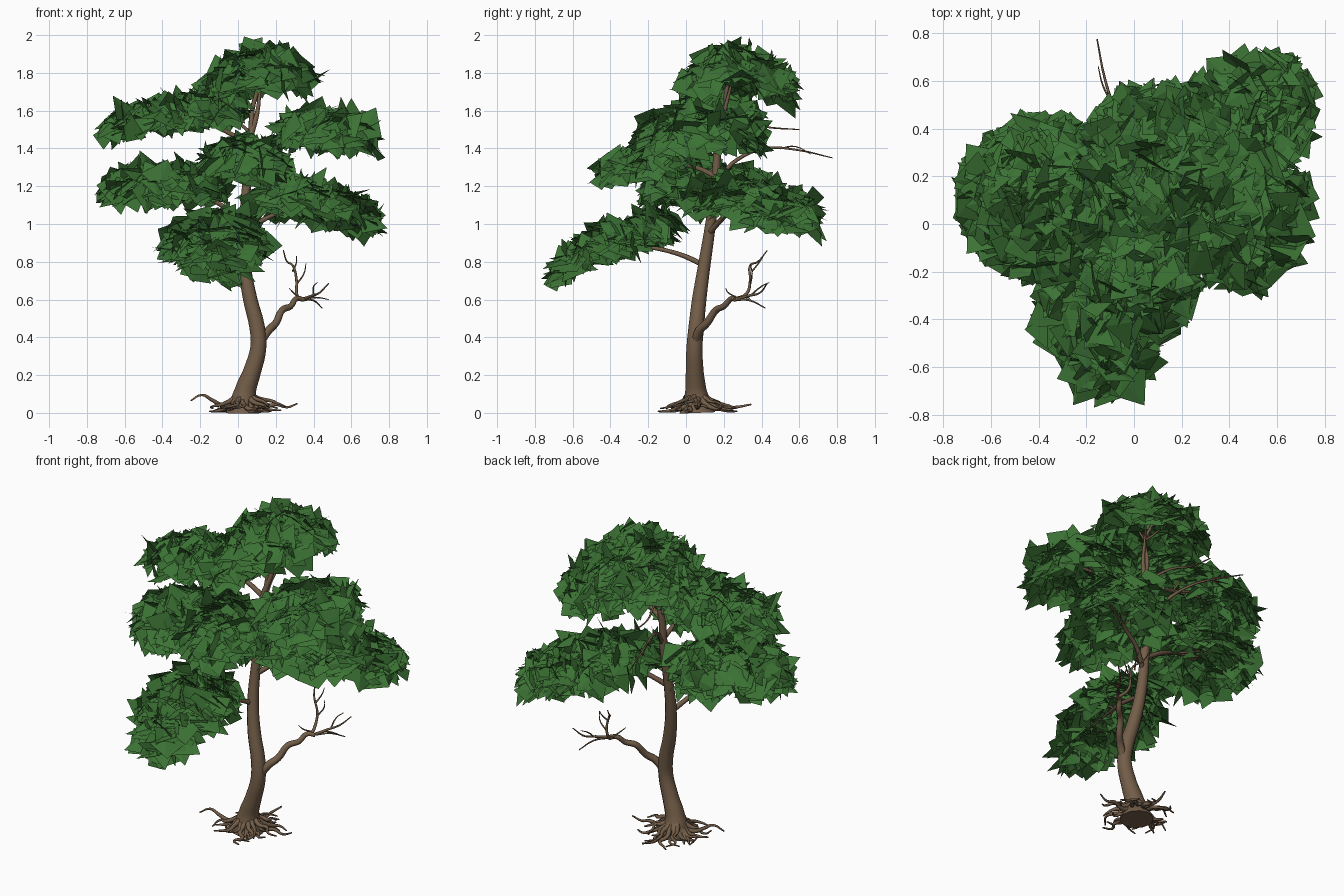
import bpy, math, random
from mathutils import Vector, Matrix

if "Cube" in bpy.data.objects:
    bpy.data.objects.remove(bpy.data.objects["Cube"])

random.seed(4)

def material(name, col):
    m = bpy.data.materials.new(name)
    m.diffuse_color = (*col, 1)
    m.use_nodes = True
    m.node_tree.nodes["Principled BSDF"].inputs["Base Color"].default_value = m.diffuse_color
    return m

BARK = material("bark", (0.17, 0.11, 0.065))
LEAF = material("leaf", (0.045, 0.17, 0.035))

def tubes(name, paths, sides=2):
    """Each path is (points, start radius, end radius) or (points, radius list)."""
    cu = bpy.data.curves.new(name, 'CURVE')
    cu.dimensions = '3D'
    cu.bevel_depth = 1
    cu.bevel_resolution = sides
    cu.resolution_u = 4
    cu.use_fill_caps = True
    for path in paths:
        pts = path[0]
        n = len(pts)
        radii = path[1] if len(path) == 2 else [
            path[1] + (path[2] - path[1]) * i / (n - 1) for i in range(n)]
        sp = cu.splines.new('BEZIER')
        sp.bezier_points.add(n - 1)
        for bp, co, r in zip(sp.bezier_points, pts, radii):
            bp.co = co
            bp.radius = r
            bp.handle_left_type = bp.handle_right_type = 'AUTO'
    ob = bpy.data.objects.new(name, cu)
    bpy.context.collection.objects.link(ob)
    bpy.ops.object.select_all(action='DESELECT')
    ob.select_set(True)
    bpy.context.view_layer.objects.active = ob
    bpy.ops.object.convert(target='MESH')
    ob = bpy.context.object
    ob.data.materials.clear()
    ob.data.materials.append(BARK)
    bpy.ops.object.shade_smooth()
    return ob

# Trunk with flared foot and S bend
tubes("trunk", [(
    [(.03, .06, 0), (.03, .058, .05), (.04, .052, .12), (.075, .046, .22), (.108, .045, .35),
     (.10, .055, .46), (.065, .07, .6), (.037, .095, .77), (.033, .13, 1.0),
     (.045, .155, 1.2), (.055, .17, 1.42), (.10, .20, 1.58), (.12, .24, 1.74)],
    [.095, .074, .056, .047, .042, .041, .038, .033, .028, .024, .019, .012, .006])], 4)

# Roots arching outward from the foot and wandering over the ground
roots = []
for i in range(30):
    a = i * math.tau / 30 + random.uniform(-.15, .15)
    length = random.uniform(.10, .21)
    lift = random.choice([.0, .01, .03, .05])
    pts = []
    for k in range(6):
        t = k / 5
        d = .03 + length * t
        b = a + random.uniform(-.3, .3) * t
        z = .09 * (1 - t) ** 3 + lift * math.sin(t * 2.6) + .008
        pts.append((.03 + d * math.cos(b), .06 + d * math.sin(b), z))
    roots.append((pts, .019, .004))
roots += [([(.0, .06, .06), (-.08, .03, .04), (-.14, .01, .07), (-.19, .0, .095), (-.25, -.02, .065)], .016, .004),
          ([(.06, .06, .06), (.13, .06, .03), (.2, .07, .045), (.26, .07, .03), (.315, .08, .05)], .016, .004),
          ([(.03, .09, .06), (.05, .17, .03), (.04, .26, .03), (.06, .345, .045)], .015, .005)]
tubes("roots", roots, 1)

# Bare dead branch low on the right
tubes("dead_branch", [
    ([(.11, .045, .36), (.16, .07, .435), (.20, .11, .475), (.235, .16, .545), (.28, .2, .565), (.31, .24, .605), (.35, .26, .60)], .025, .012),
    ([(.33, .25, .60), (.31, .32, .63), (.31, .34, .70), (.29, .34, .78), (.26, .38, .80), (.24, .43, .86)], .010, .003),
    ([(.34, .26, .60), (.39, .33, .62), (.43, .39, .635), (.48, .43, .685)], .009, .003),
    ([(.34, .26, .60), (.40, .34, .595), (.445, .42, .555)], .007, .003),
    ([(.31, .34, .68), (.35, .35, .74), (.36, .34, .79)], .005, .002),
    ([(.29, .35, .75), (.31, .39, .80), (.31, .41, .83)], .005, .002),
    ([(.40, .34, .62), (.40, .40, .67), (.42, .44, .69)], .005, .002),
    ([(.38, .32, .61), (.43, .33, .61), (.48, .34, .60)], .005, .002),
    ([(.32, .27, .61), (.29, .22, .64), (.27, .21, .66)], .005, .002)], 2)

# Leaf pads: centre, half sizes, turn in degrees, taper, dome height, slope along x and y, limb start
PADS = {
    "crown":       ((.09, .27, 1.70), (.34, .34), 0, 0, .19, (.16, -.06), (.07, .18, 1.48)),
    "upper_left":  ((-.33, .15, 1.57), (.43, .26), 0, 0, .06, (.12, 0), (.055, .17, 1.42)),
    "upper_right": ((.46, .07, 1.455), (.30, .37), 0, 0, .11, (-.06, 0), (.055, .165, 1.38)),
    "centre":      ((.04, -.20, 1.325), (.26, .28), 0, 0, .07, (0, .18), (.05, .16, 1.25)),
    "mid_left":    ((-.39, .11, 1.175), (.37, .37), 0, 0, .10, (.0, 0), (.035, .13, 1.02)),
    "mid_right":   ((.40, .36, 1.07), (.46, .29), 45, 0, .12, (-.10, -.10), (.035, .12, .95)),
    "low_front":   ((-.12, -.38, .86), (.29, .37), 0, .3, .11, (.05, .38), (.035, .10, .78)),
}

def pad_point(pad, u, v):
    (cx, cy, cz), (rx, ry), turn, taper, h, (sx, sy), _ = pad
    o = Matrix.Rotation(math.radians(turn), 2) @ Vector((u * rx * (1 + taper * v), v * ry))
    return Vector((cx + o.x, cy + o.y, cz + h * (1 - u * u - v * v) + sx * o.x + sy * o.y))

def leaf_pad(name, pad, count):
    """Dome of folded, irregular, randomly turned leaf cards."""
    verts, faces = [], []
    turn = Matrix.Rotation(math.radians(pad[2]), 3, 'Z')
    for _ in range(count):
        r, a = math.sqrt(random.random()) * .87, random.uniform(0, math.tau)
        u, v = r * math.cos(a), r * math.sin(a)
        p = pad_point(pad, u, v) + Vector((0, 0, random.uniform(-.07, .03)))
        n = turn @ Vector((u * r * 1.1, v * r * 1.1, .8)) + Vector([random.gauss(0, .45) for _ in range(3)])
        m = n.to_track_quat('Z', 'Y').to_matrix() @ Matrix.Rotation(random.uniform(0, math.tau), 3, 'Z')
        w, l = random.uniform(.05, .075), random.uniform(.06, .085)
        b = len(verts)
        for q in ((-w, -l, 0), (w, -l, -.015), (w, l, 0), (-w, l, -.015)):
            verts.append(p + m @ Vector(q) * random.uniform(.5, 1.25))
        faces += [(b, b + 1, b + 2), (b, b + 2, b + 3)]
    me = bpy.data.meshes.new(name)
    me.from_pydata(verts, [], faces)
    me.materials.append(LEAF)
    bpy.context.collection.objects.link(bpy.data.objects.new(name, me))

# Foliage and the limb with twigs that carries each pad
limbs = []
for name, pad in PADS.items():
    rx, ry = pad[1]
    leaf_pad(name + "_leaves", pad, int(2700 * rx * ry) + 30)
    start = Vector(pad[6])
    hub = pad_point(pad, 0, 0) - Vector((0, 0, .08))
    knee = start.lerp(hub, .3) + Vector((0, 0, .03))
    elbow = start.lerp(hub, .65) + Vector((.02, -.02, .03))
    limbs.append(([start, knee, elbow, hub], .016, .008))
    for k in range(8):
        a = k * math.tau / 8 + random.uniform(-.3, .3)
        low = Vector((0, 0, -.04))
        mid = pad_point(pad, .4 * math.cos(a), .4 * math.sin(a)) + low
        tip = pad_point(pad, .8 * math.cos(a + .2), .8 * math.sin(a + .2)) + low
        limbs.append(([elbow if k % 2 else hub, mid, tip], .007, .002))

# Bare twigs reaching out of the back
limbs += [([(.05, .17, 1.24), (0, .27, 1.34), (-.06, .42, 1.40), (-.12, .60, 1.39), (-.155, .775, 1.35)], .013, .003),
          ([(-.09, .50, 1.40), (-.13, .58, 1.41), (-.15, .66, 1.37)], .005, .002),
          ([(.07, .18, 1.48), (.0, .32, 1.53), (-.05, .45, 1.51), (-.06, .60, 1.50)], .010, .003)]
tubes("branches", limbs, 1)
